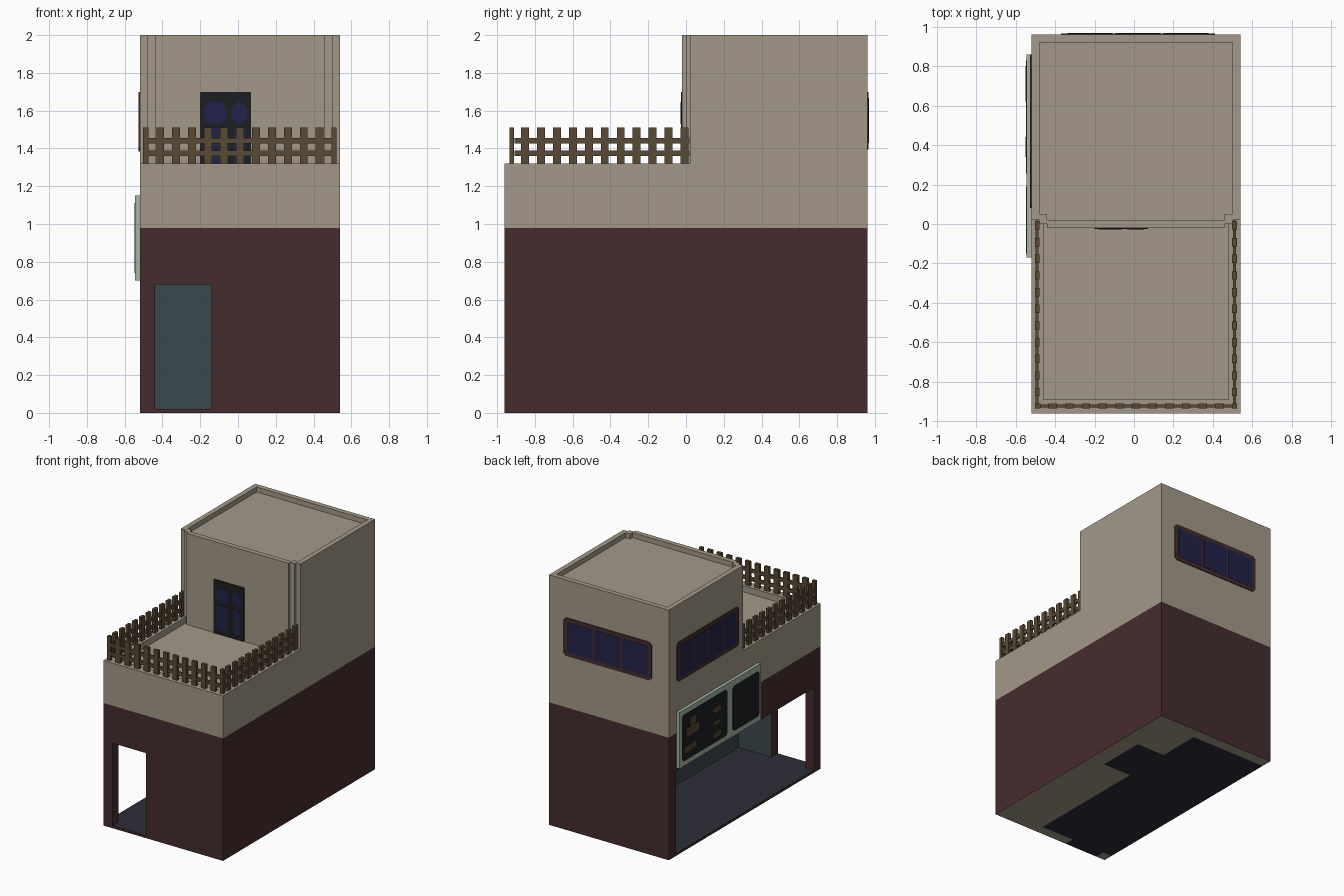
import bpy, bmesh
from itertools import product
from mathutils import Vector

if "Cube" in bpy.data.objects:
    bpy.data.objects.remove(bpy.data.objects["Cube"])

def lin(c):
    c /= 255
    return c / 12.92 if c <= 0.04045 else ((c + 0.055) / 1.055) ** 2.4

def material(name, h):
    m = bpy.data.materials.new(name)
    m.diffuse_color = [lin(int(h[i:i + 2], 16)) for i in (0, 2, 4)] + [1]
    m.use_nodes = True
    m.node_tree.nodes["Principled BSDF"].inputs["Base Color"].default_value = m.diffuse_color
    return m

BEIGE = material("beige_plaster", "A39988")
MAROON = material("maroon_wall", "452C2D")
TEAL = material("teal_interior", "3B484D")
SLATE = material("slate_floor", "2E2E39")
WOOD = material("fence_wood", "5A4A34")
GREEN = material("pale_green_frame", "A3B5A3")
BLACK = material("black_panel", "1D1E20")
NAVY = material("navy_glass", "22224A")
OLIVE = material("olive_marks", "54472E")

def finish(name, bm, mats):
    me = bpy.data.meshes.new(name)
    bm.to_mesh(me)
    bm.free()
    for m in mats:
        me.materials.append(m)
    ob = bpy.data.objects.new(name, me)
    bpy.context.collection.objects.link(ob)
    return ob

def add_box(bm, lo, hi):
    v = [bm.verts.new(p) for p in product(*zip(lo, hi))]
    for f in ((0, 1, 3, 2), (4, 6, 7, 5), (0, 4, 5, 1), (2, 3, 7, 6), (0, 2, 6, 4), (1, 5, 7, 3)):
        bm.faces.new([v[i] for i in f])

def box(name, lo, hi, mat):
    bm = bmesh.new()
    add_box(bm, lo, hi)
    bmesh.ops.recalc_face_normals(bm, faces=bm.faces)
    return finish(name, bm, [mat])

def plate(name, side, u0, u1, z0, z1, level, thick, mat, cut=0.012):
    """Thin wall plate with clipped corners, growing outward from a wall at 'level'."""
    n = {"front": Vector((0, -1, 0)), "back": Vector((0, 1, 0)), "left": Vector((-1, 0, 0))}[side]
    at = (lambda u, z: Vector((level, u, z))) if side == "left" else (lambda u, z: Vector((u, level, z)))
    pts = [(u0 + cut, z0), (u1 - cut, z0), (u1, z0 + cut), (u1, z1 - cut),
           (u1 - cut, z1), (u0 + cut, z1), (u0, z1 - cut), (u0, z0 + cut)]
    bm = bmesh.new()
    f = bm.faces.new([bm.verts.new(at(*p)) for p in pts])
    r = bmesh.ops.extrude_face_region(bm, geom=[f])
    bmesh.ops.translate(bm, verts=[g for g in r["geom"] if isinstance(g, bmesh.types.BMVert)], vec=n * thick)
    bmesh.ops.recalc_face_normals(bm, faces=bm.faces)
    return finish(name, bm, [mat])

# ---- building shell: solid cells of an uneven grid, skinned where solid meets air
XS = [-.52, -.48, -.46, -.44, -.14, .15, .40, .46, .48, .50, .54]
YS = [-.96, -.89, -.88, -.02, 0, .02, .05, .13, .52, .87, .92, .96]
ZS = [0, .02, .68, .90, .98, 1.27, 1.32, 1.96, 2.0]
GRID = (XS, YS, ZS)

def solid(x, y, z):
    if .02 < z < .9:                                   # shop room, niche, side opening, doorway
        if (-.44 < x < .15 and -.88 < y < .87) or (.15 < x < .40 and .13 < y < .52):
            return False
        if z < .68 and ((x < -.44 and -.88 < y < .87) or (-.44 < x < -.14 and y < -.88)):
            return False
    mid = -.44 < x < .46
    front = -.02 if mid else 0 if -.48 < x < .50 else .02   # stepped corners of the upper floor
    if z > 1.32:
        roof_dip = z > 1.96 and -.48 < x < .50 and (.02 if mid else .05) < y < .92
        return y > front and not roof_dip
    if z > 1.27:                                       # sunken terrace floor
        return not (-.46 < x < .48 and -.89 < y < front)
    return True

def cell_solid(c):
    if any(i < 0 or i >= len(a) - 1 for i, a in zip(c, GRID)):
        return False
    return solid(*((a[i] + a[i + 1]) / 2 for i, a in zip(c, GRID)))

def face_material(c, n):
    x, y, z = c
    if n[2] < 0 and z < .001:                          # underside follows the floor plan
        return 0 if solid(x, y, .3) else 3
    if z < .95 and -.441 < x < .41 and -.881 < y < .871:
        return 3 if n[2] > 0 else 2
    if n[2] > 0 and z < .1:
        return 3
    return 1 if z < .98 else 0

bm = bmesh.new()
verts = {}
for c in product(*(range(len(a) - 1) for a in GRID)):
    if not cell_solid(c):
        continue
    for ax, s in product(range(3), (0, 1)):
        nb = list(c)
        nb[ax] += 2 * s - 1
        if cell_solid(nb):
            continue
        b, d = (ax + 1) % 3, (ax + 2) % 3
        loop = []
        for i, j in ((0, 0), (1, 0), (1, 1), (0, 1)):
            k = list(c)
            k[ax] += s
            k[b] += i
            k[d] += j
            k = tuple(k)
            if k not in verts:
                verts[k] = bm.verts.new([a[q] for a, q in zip(GRID, k)])
            loop.append(verts[k])
        f = bm.faces.new(loop if s else loop[::-1])
        n = [0, 0, 0]
        n[ax] = 2 * s - 1
        f.material_index = face_material(f.calc_center_median(), n)
bmesh.ops.dissolve_limit(bm, angle_limit=.01, verts=bm.verts, edges=bm.edges, delimit={"MATERIAL"})
finish("building_shell", bm, [BEIGE, MAROON, TEAL, SLATE])

# ---- terrace fence: pickets and two rails on three sides
def fence(name, axis, start, count, a0, a1, c0, c1):
    bm = bmesh.new()
    def piece(p, q, z0, z1, inset=0):
        lo, hi = (p, c0 + inset), (q, c1 - inset)
        if axis == "y":
            lo, hi = lo[::-1], hi[::-1]
        add_box(bm, (*lo, z0), (*hi, z1))
    for i in range(count):
        m = start + i * .0844
        piece(max(m - .021, a0), min(m + .021, a1), 1.32, 1.512)
    for z in (1.36, 1.427):
        piece(a0 + .002, a1 - .002, z, z + .028, .004)
    bmesh.ops.recalc_face_normals(bm, faces=bm.faces)
    finish(name, bm, [WOOD])

fence("front_fence", "x", -.496, 13, -.503, .522, -.935, -.911)
fence("left_fence", "y", -.852, 11, -.911, .02, -.503, -.479)
fence("right_fence", "y", -.852, 11, -.911, .02, .498, .522)

# ---- windows: maroon frame plate with glass panes
def window(side, u0, u1, z0, z1, level, panes):
    plate(side + "_window_frame", side, u0, u1, z0, z1, level, .006, MAROON, .02)
    out = level + (.006 if side == "back" else -.006)
    w = (u1 - u0 - .05) / panes
    for i in range(panes):
        a = u0 + .025 + i * w
        plate(f"{side}_window_pane_{i + 1}", side, a + .008, a + w - .008, z0 + .033, z1 - .033, out, .002, NAVY, .005)

window("back", -.37, .41, 1.395, 1.70, .96, 3)
window("left", .08, .86, 1.385, 1.70, -.52, 4)

# ---- terrace door
plate("terrace_door", "front", -.20, .07, 1.27, 1.70, -.02, .006, BLACK, .004)
for i, (u0, u1) in enumerate(((-.18, -.06), (-.035, .05))):
    plate(f"door_top_panel_{i + 1}", "front", u0, u1, 1.53, 1.645, -.026, .002, NAVY, .03)
    plate(f"door_low_panel_{i + 1}", "front", u0 + .01, u1 - .01, 1.31, 1.505, -.026, .002, NAVY, .02)

# ---- side board with two dark panels and small marks
box("side_board", (-.545, -.17, .70), (-.52, .86, 1.15), GREEN)
plate("board_large_panel", "left", .255, .83, .74, 1.11, -.545, .002, BLACK, .02)
plate("board_small_panel", "left", -.15, .19, .74, 1.10, -.545, .002, BLACK, .02)
marks = ((.62, .78, .92, .99), (.66, .73, .99, 1.06), (.65, .80, .80, .85),
         (.34, .44, .98, 1.02), (.34, .44, .88, .91), (.34, .44, .78, .82))
for i, (a, b, z0, z1) in enumerate(marks):
    plate(f"board_mark_{i + 1}", "left", a, b, z0, z1, -.547, .002, OLIVE, .01)
